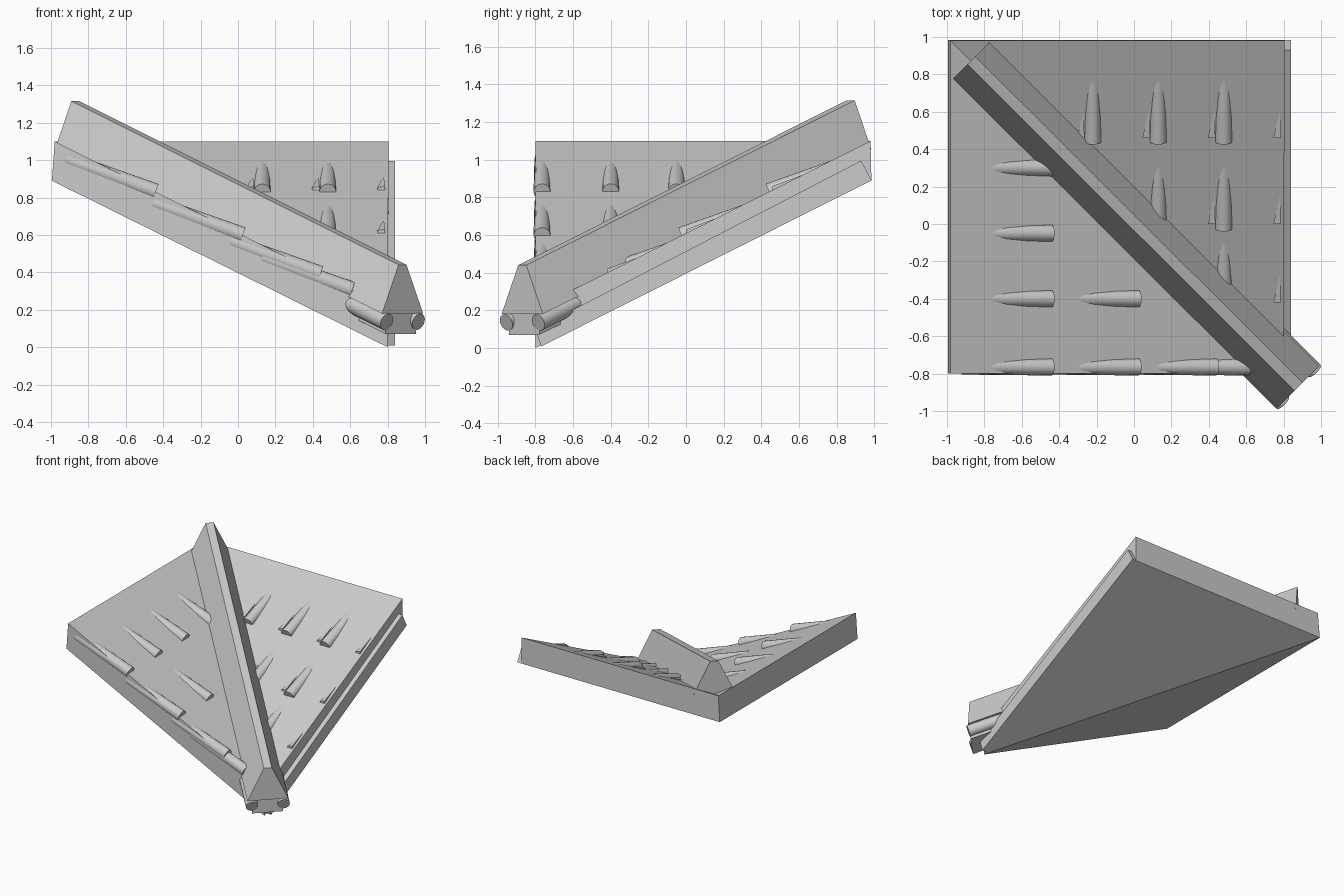
import bpy, bmesh, math
from mathutils import Vector

if "Cube" in bpy.data.objects:
    bpy.data.objects.remove(bpy.data.objects["Cube"])

def height(u):
    # roof surface height; u is the distance in the upslope direction
    return 1.1 + 0.5 * (u - 0.98)

def place(side, u, v, dz=0.0):
    # right half climbs towards +y, left half climbs towards -x
    xy = (v, u) if side == "right" else (-u, v)
    return Vector((*xy, height(u) + dz))

def make(name, verts, faces):
    me = bpy.data.meshes.new(name)
    me.from_pydata([tuple(v) for v in verts], [], faces)
    bm = bmesh.new()
    bm.from_mesh(me)
    bmesh.ops.recalc_face_normals(bm, faces=bm.faces)
    bm.to_mesh(me)
    bm.free()
    ob = bpy.data.objects.new(name, me)
    bpy.context.collection.objects.link(ob)
    return ob

def sweep(name, ring_a, ring_b):
    # closed prism between two matching rings
    n = len(ring_a)
    faces = [(i, (i + 1) % n, n + (i + 1) % n, n + i) for i in range(n)]
    return make(name, list(ring_a) + list(ring_b),
                faces + [tuple(range(n)), tuple(range(n, 2 * n))])

def tube(name, a, b, r1, r2):
    d = b - a
    bpy.ops.mesh.primitive_cone_add(vertices=16, radius1=r1, radius2=r2,
                                    depth=d.length, location=(a + b) / 2)
    ob = bpy.context.object
    ob.name = name
    ob.rotation_euler = d.to_track_quat('Z', 'Y').to_euler()
    bpy.ops.object.shade_smooth_by_angle(angle=math.radians(40))
    return ob

# folded roof slab: two slopes meeting in a diagonal valley
top = [(-.98, .98, 1.1), (.805, .98, 1.1), (.8, -.8, .21), (-.98, -.8, 1.1)]
low = [(-.995, .985, .89), (.805, .985, .89), (.8, -.8, 0), (-.995, -.8, .89)]
make("roof_slab", top + low,
     [(0, 1, 2), (0, 2, 3), (4, 6, 5), (4, 7, 6),
      (0, 1, 5, 4), (1, 2, 6, 5), (2, 3, 7, 6), (3, 0, 4, 7)])

# projecting lip along the right edge
lip = [(-.77, .008), (-.80, .10), (.93, .995), (.985, .89)]
sweep("edge_lip", [(.79, y, z) for y, z in lip], [(.84, y, z) for y, z in lip])

# diagonal beam and its pipes
across = Vector((1, 1, 0)).normalized()
high_end, low_end = Vector((-.87, .875, 1.055)), Vector((.88, -.87, .18))
up = Vector((0, 0, 1))

def ring(centre, pts):
    return [centre + across * s + up * z for s, z in pts]

cap = [(-.155, 0), (.155, 0), (.03, .26), (-.03, .26)]
sweep("diagonal_beam", ring(high_end, cap), ring(low_end, cap))
bed = [(-.115, -.11), (.115, -.11), (.115, .01), (-.115, .01)]
sweep("beam_bed", ring(high_end, bed), ring(low_end + Vector((-.01, .01, 0)), bed))
for s in (-1, 1):
    off = across * .12 * s - up * .045
    tube("beam_pipe", low_end + off, low_end.lerp(high_end, .97) + off, .046, .046)

# half-buried roll tiles, raised at their lower ends
def roll_tile(side, u, v):
    tube("roll_tile", place(side, u, v), place(side, u + .48, v, -.065), .045, .04)

for v in (-.22, .13, .48):
    for u in (.44, -.025, -.43):
        if u + v > .04:
            roll_tile("right", u, v)
for v in (.30, -.05, -.40, -.765):
    for u in (.44, -.025, -.44, -.61):
        if v - u < -.1:
            roll_tile("left", u, v)

# small pan-tile corners beside the right-hand columns
for v in (-.22, .13, .48, .83):
    for u in (.46, 0, -.42):
        if u + v > .12:
            flat = [(u, v - .085), (u, v - .045), (u + .15, v - .05)]
            lift = (.012, .02, .001)
            sweep("pan_tile_corner", [place("right", a, b, -.03) for a, b in flat],
                  [place("right", a, b, h) for (a, b), h in zip(flat, lift)])
